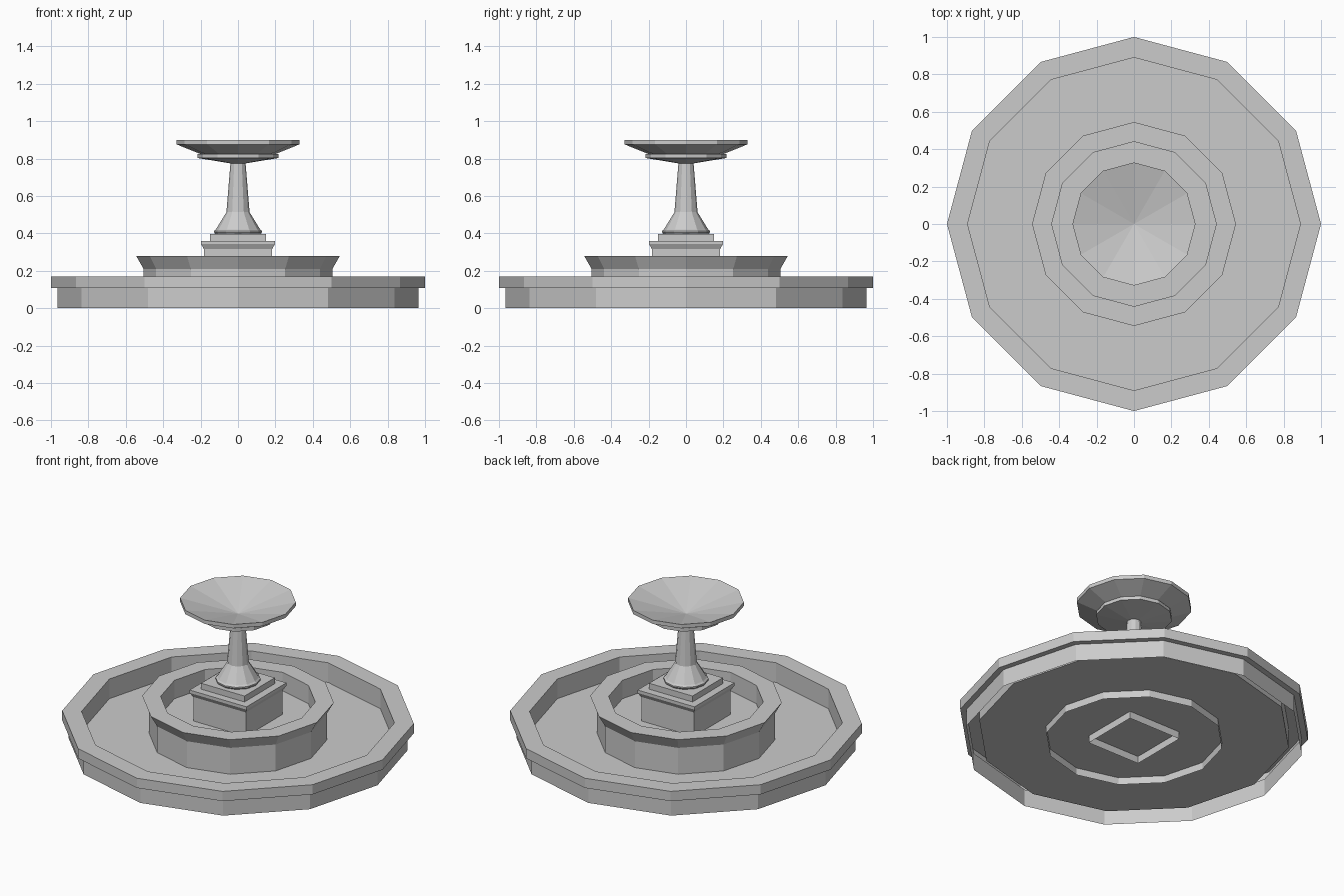
import bpy, bmesh, math

if "Cube" in bpy.data.objects:
    bpy.data.objects.remove(bpy.data.objects["Cube"])


def lathe(name, profile, sides=12, turn=0.0):
    """Spin an (r, z) profile into a flat-faced part; points run bottom-outside to top-centre."""
    bm = bmesh.new()
    rings = []
    for r, z in profile:
        rings.append([bm.verts.new((r * math.cos(turn + 2 * math.pi * i / sides),
                                    r * math.sin(turn + 2 * math.pi * i / sides), z))
                      for i in range(sides)])
    for a, b in zip(rings, rings[1:]):
        for i in range(sides):
            j = (i + 1) % sides
            bm.faces.new((a[i], a[j], b[j], b[i]))
    # Close the centre points
    bmesh.ops.remove_doubles(bm, verts=bm.verts[:], dist=1e-5)
    mesh = bpy.data.meshes.new(name)
    bm.to_mesh(mesh)
    bm.free()
    obj = bpy.data.objects.new(name, mesh)
    bpy.context.collection.objects.link(obj)
    return obj


def square(name, profile):
    """Square part: profile widths are half side lengths."""
    return lathe(name, [(s * math.sqrt(2), z) for s, z in profile], 4, math.pi / 4)


# Wide outer pool, open underneath, with overhanging rim
lathe("outer_basin", [(0.965, 0), (0.965, 0.107), (1, 0.107), (1, 0.168),
                      (0.89, 0.168), (0.89, 0.045), (0, 0.045)])

# Raised inner pool with flared lip
lathe("inner_basin", [(0.505, 0), (0.505, 0.21), (0.545, 0.28),
                      (0.44, 0.28), (0.44, 0.165), (0, 0.165)])

# Square pedestal with cornice and top slab
square("pedestal", [(0.182, 0), (0.182, 0.315), (0.197, 0.342), (0.197, 0.36),
                    (0.15, 0.36), (0.15, 0.397), (0, 0.397)])

# Column with moulded foot and tapering shaft
lathe("column", [(0.122, 0.397), (0.128, 0.405), (0.128, 0.413), (0.118, 0.422),
                 (0.062, 0.513), (0.04, 0.78)])

# Upper bowl: stepped underside, conical dish on top
lathe("upper_bowl", [(0, 0.772), (0.04, 0.774), (0.217, 0.803), (0.217, 0.824),
                     (0.2, 0.824), (0.329, 0.876), (0.329, 0.9), (0, 0.815)])
